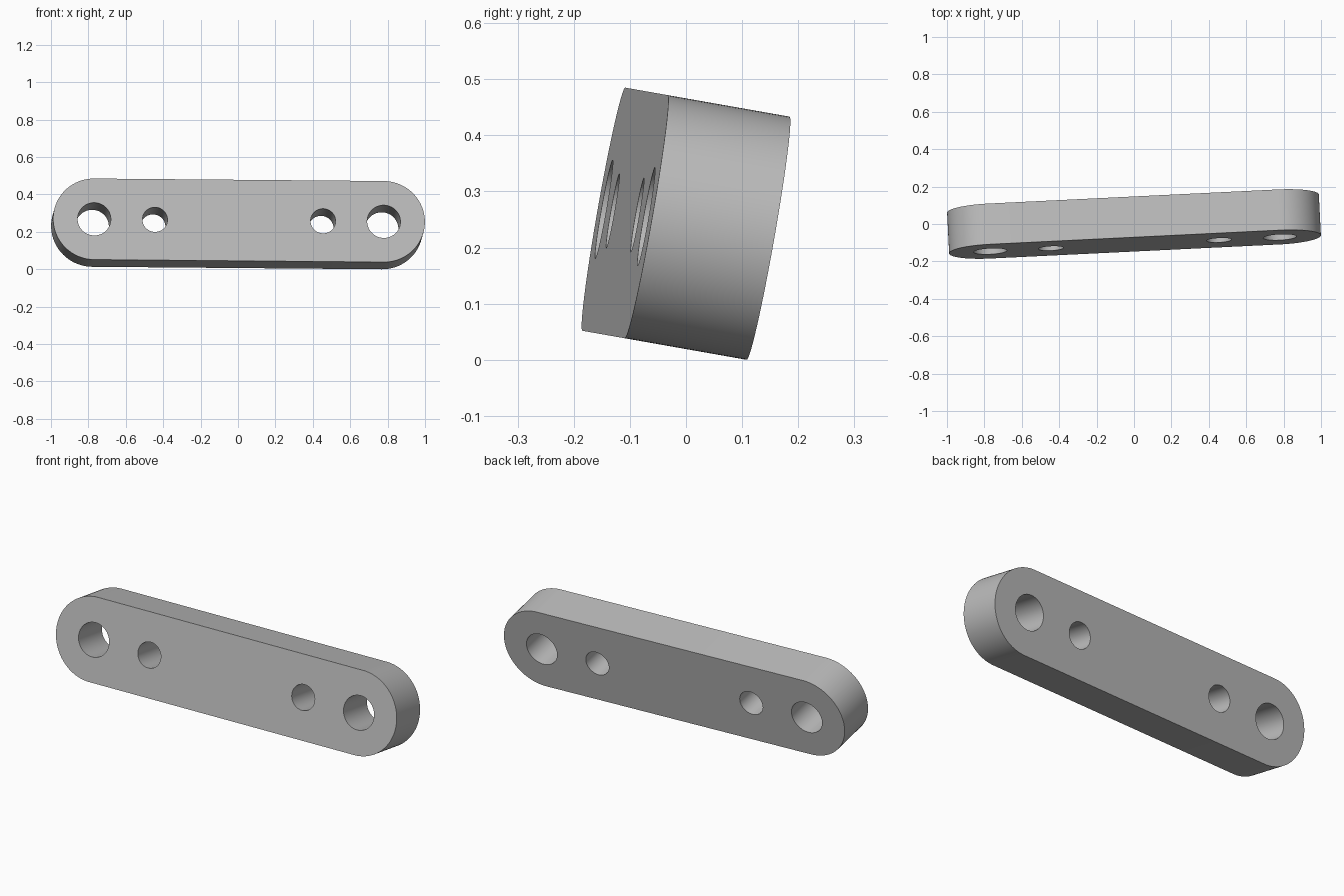
import bpy
from math import pi, cos, sin, radians
from mathutils import Matrix

cube = bpy.data.objects.get("Cube")
if cube:
    bpy.data.objects.remove(cube, do_unlink=True)

END_X, END_R, THICK = 0.775, 0.22, 0.221
BIG_R, SMALL_X, SMALL_R = 0.089, 0.45, 0.067


def arc(cx, r, start, end, n):
    """n + 1 points along an arc centred on the bar's long axis."""
    angles = [start + (end - start) * i / n for i in range(n + 1)]
    return [(cx + r * cos(a), r * sin(a)) for a in angles]


def add_loop(curve, points):
    spline = curve.splines.new('POLY')
    spline.points.add(len(points) - 1)
    for p, (x, y) in zip(spline.points, points):
        p.co = (x, y, 0, 1)
    spline.use_cyclic_u = True


# Bar outline with rounded ends, and its four through holes
curve = bpy.data.curves.new("link_bar", 'CURVE')
curve.dimensions = '2D'
curve.fill_mode = 'BOTH'
curve.extrude = THICK / 2
add_loop(curve, arc(END_X, END_R, -pi / 2, pi / 2, 48)
         + arc(-END_X, END_R, pi / 2, 3 * pi / 2, 48))
for side in (-1, 1):
    for x, r in ((END_X, BIG_R), (SMALL_X, SMALL_R)):
        add_loop(curve, arc(side * x, r, 0, 2 * pi, 64)[:-1])

bar = bpy.data.objects.new("link_bar", curve)
bpy.context.collection.objects.link(bar)
bpy.ops.object.select_all(action='DESELECT')
bar.select_set(True)
bpy.context.view_layer.objects.active = bar
bpy.ops.object.convert(target='MESH')
bar = bpy.context.object

# Weld the caps to the walls
bpy.ops.object.mode_set(mode='EDIT')
bpy.ops.mesh.select_all(action='SELECT')
bpy.ops.mesh.remove_doubles(threshold=0.0001)
bpy.ops.mesh.normals_make_consistent(inside=False)
bpy.ops.object.mode_set(mode='OBJECT')

# Stand the bar upright, turn it slightly and lean it back
bar.data.transform(Matrix.Translation((0, 0, 0.2425))
                   @ Matrix.Rotation(radians(-10), 4, 'X')
                   @ Matrix.Rotation(radians(2.83), 4, 'Z')
                   @ Matrix.Rotation(pi / 2, 4, 'X'))
bpy.ops.object.shade_smooth_by_angle(angle=radians(30))

# Plain grey finish
grey = bpy.data.materials.new("light_grey")
grey.use_nodes = True
colour = (0.5, 0.5, 0.5, 1)
grey.diffuse_color = colour
grey.node_tree.nodes["Principled BSDF"].inputs["Base Color"].default_value = colour
bar.data.materials.clear()
bar.data.materials.append(grey)
